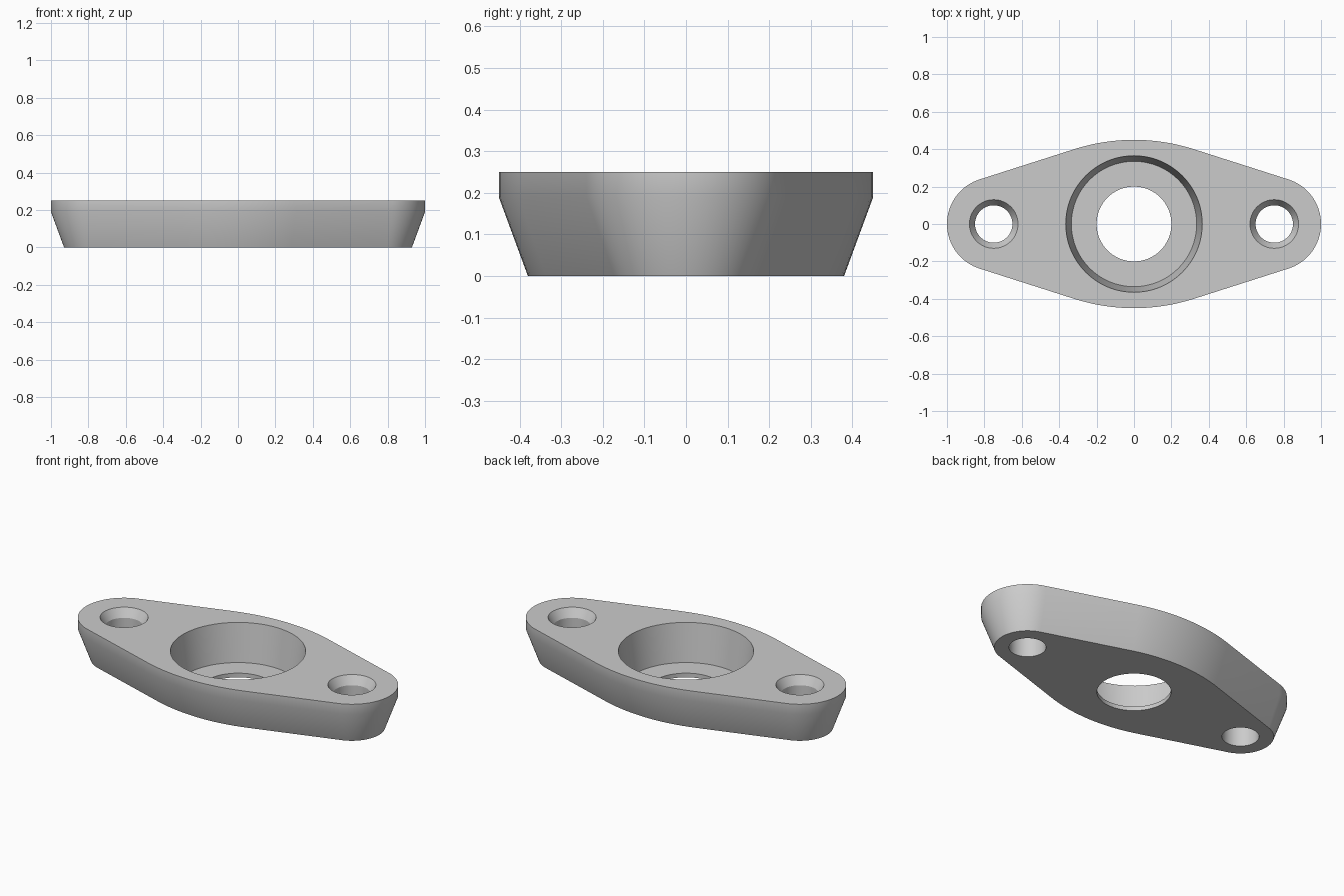
import bpy, bmesh, math

if "Cube" in bpy.data.objects:
    bpy.data.objects.remove(bpy.data.objects["Cube"])

HEIGHT = 0.25
BREAK_Z = 0.19      # draft begins below this height
DRAFT = 0.07
HOLE_X = 0.75
END_R = 0.25
MID_R = 1.05        # large side arcs
MID_Y = -0.6        # centre of the rear side arc
SWING = math.radians(17.1)

metal = bpy.data.materials.new("grey metal")
metal.use_nodes = True
grey = (0.6, 0.6, 0.6, 1)
metal.diffuse_color = grey
metal.node_tree.nodes["Principled BSDF"].inputs["Base Color"].default_value = grey


def make_object(name, bm):
    bmesh.ops.recalc_face_normals(bm, faces=bm.faces)
    mesh = bpy.data.meshes.new(name)
    bm.to_mesh(mesh)
    bm.free()
    mesh.materials.append(metal)
    obj = bpy.data.objects.new(name, mesh)
    bpy.context.collection.objects.link(obj)
    return obj


def loft(name, rings):
    """Skin a stack of equal-length rings and cap both ends."""
    bm = bmesh.new()
    loops = [[bm.verts.new(p) for p in ring] for ring in rings]
    for low, high in zip(loops, loops[1:]):
        for i in range(len(low)):
            j = (i + 1) % len(low)
            bm.faces.new((low[i], low[j], high[j], high[i]))
    bm.faces.new(loops[0][::-1])
    bm.faces.new(loops[-1])
    return make_object(name, bm)


def arc(cx, cy, r, start, end, z, steps):
    return [(cx + r * math.cos(start + (end - start) * i / steps),
             cy + r * math.sin(start + (end - start) * i / steps), z)
            for i in range(steps + 1)]


def outline(inset, z):
    """Rounded lozenge: two small end arcs joined to two large side arcs."""
    q = math.pi / 2
    half = (arc(HOLE_X, 0, END_R - inset, SWING - q, q - SWING, z, 32)
            + arc(0, MID_Y, MID_R - inset, q - SWING, q + SWING, z, 16))
    return half + [(-x, -y, z) for x, y, z in half]


def lathe(name, x, profile, sides=64):
    return loft(name, [arc(x, 0, r, 0, math.tau, z, sides)[:-1] for r, z in profile])


# Flange body with drafted lower wall
flange = loft("flange_body", [outline(DRAFT, 0), outline(0, BREAK_Z), outline(0, HEIGHT)])

# Tapered pocket, centre bore and countersunk bolt holes
over = 0.05
floor_z = 0.025
slope = 0.03 / (HEIGHT - floor_z)
cutters = [lathe("pocket_cutter", 0, [(0.2, -over), (0.2, floor_z), (0.335, floor_z),
                                      (0.365 + slope * over, HEIGHT + over)], 96)]
for x in (-HOLE_X, HOLE_X):
    cutters.append(lathe("bolt_hole_cutter", x, [(0.1, -over), (0.1, 0.2),
                                                 (0.13, HEIGHT), (0.13, HEIGHT + over)]))

bpy.context.view_layer.objects.active = flange
flange.select_set(True)
for cutter in cutters:
    mod = flange.modifiers.new("hole", "BOOLEAN")
    mod.operation = "DIFFERENCE"
    mod.solver = "EXACT"
    mod.object = cutter
    bpy.ops.object.modifier_apply(modifier=mod.name)
    bpy.data.objects.remove(cutter)

bpy.ops.object.shade_smooth_by_angle(angle=math.radians(30))
